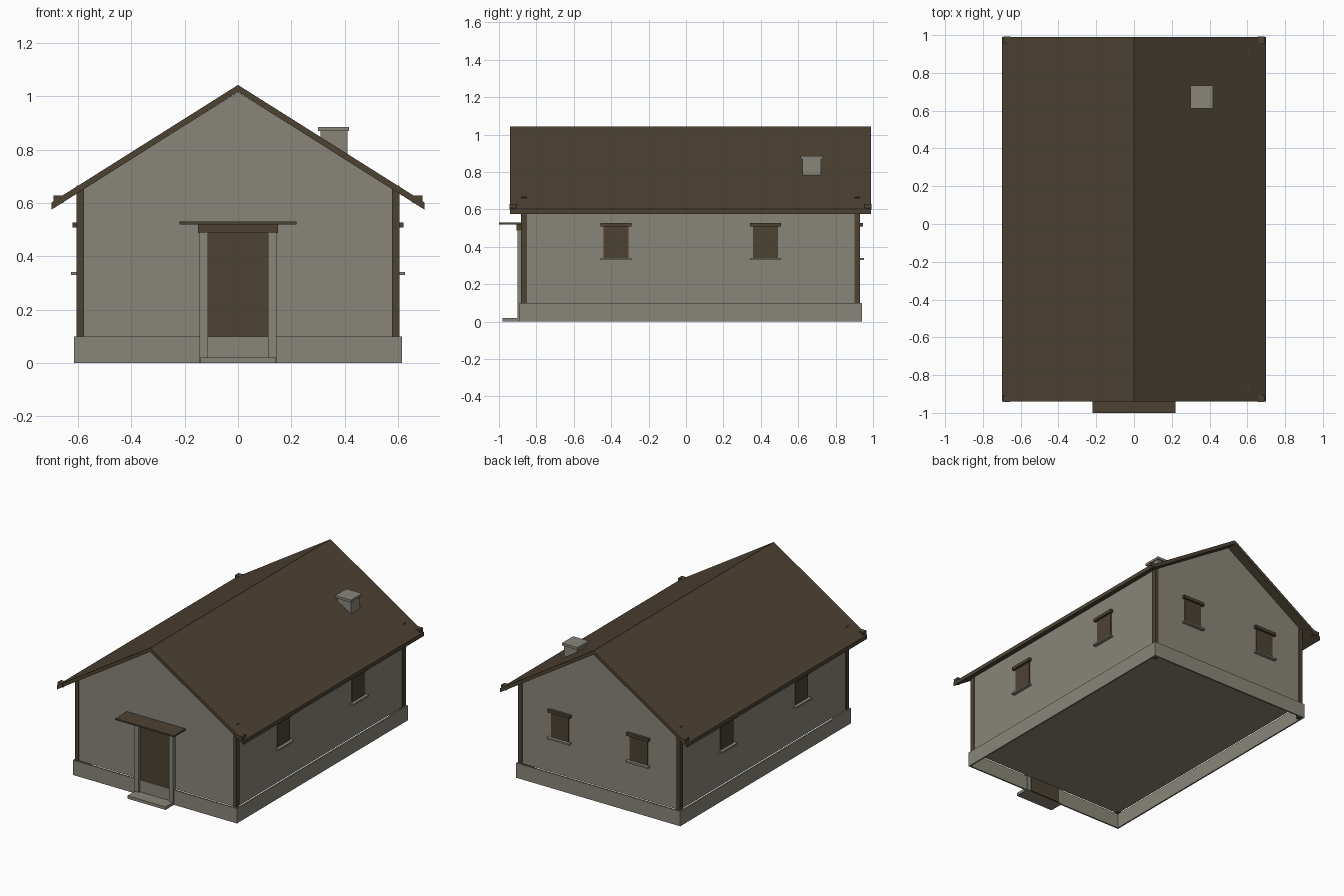
import bpy
import bmesh
from mathutils import Matrix, Vector

cube = bpy.data.objects.get("Cube")
if cube:
    bpy.data.objects.remove(cube, do_unlink=True)


def material(name, rgb):
    m = bpy.data.materials.new(name)
    m.use_nodes = True
    m.diffuse_color = (*rgb, 1)
    m.node_tree.nodes["Principled BSDF"].inputs["Base Color"].default_value = (*rgb, 1)
    return m


STONE = material("grey plaster", (0.25, 0.238, 0.192))
WOOD = material("dark brown wood", (0.074, 0.055, 0.034))

MID = 0.025           # middle of the house along y
HALF_W, HALF_L = 0.6, 0.9
FRONT, BACK = MID - HALF_L, MID + HALF_L


def finish(name, bm, mat):
    bmesh.ops.recalc_face_normals(bm, faces=bm.faces)
    mesh = bpy.data.meshes.new(name)
    bm.to_mesh(mesh)
    bm.free()
    mesh.materials.append(mat)
    ob = bpy.data.objects.new(name, mesh)
    bpy.context.collection.objects.link(ob)
    return ob


def box(name, mat, x, y, z):
    """Box from (low, high) ranges on each axis."""
    bm = bmesh.new()
    size = [r[1] - r[0] for r in (x, y, z)]
    mid = [(r[0] + r[1]) / 2 for r in (x, y, z)]
    bmesh.ops.create_cube(bm, size=1, matrix=Matrix.Translation(mid) @ Matrix.Diagonal((*size, 1)))
    return finish(name, bm, mat)


def prism(name, mat, profile, y0, y1):
    """Extrude an x-z outline along y."""
    bm = bmesh.new()
    face = bm.faces.new([bm.verts.new((x, y0, z)) for x, z in profile])
    geom = bmesh.ops.extrude_face_region(bm, geom=[face])["geom"]
    verts = [g for g in geom if isinstance(g, bmesh.types.BMVert)]
    bmesh.ops.translate(bm, verts=verts, vec=Vector((0, y1 - y0, 0)))
    return finish(name, bm, mat)


# Gabled walls and the roof slab
prism("walls", STONE, [(-0.6, 0.1), (0.6, 0.1), (0.6, 0.64), (0, 1.016), (-0.6, 0.64)], FRONT, BACK)
prism("roof", WOOD, [(-0.7, 0.575), (0, 1.017), (0.7, 0.575),
                     (0.7, 0.602), (0, 1.043), (-0.7, 0.602)], MID - 0.965, MID + 0.965)

# Hollow plinth with a gap for the doorway
OUT, IN = 0.615, 0.605
PF, PB = FRONT - 0.015, BACK + 0.015
for side, s in (("left", 1), ("right", -1)):
    box(f"plinth_{side}", STONE, sorted((s * IN, s * OUT)), (PF, PB), (0, 0.1))
    box(f"plinth_front_{side}", STONE, sorted((s * 0.112, s * IN)), (PF, PF + 0.01), (0, 0.1))
box("plinth_back", STONE, (-IN, IN), (PB - 0.01, PB), (0, 0.1))

# Corner posts and the small blocks at the roof corners
for side, s in (("left", 1), ("right", -1)):
    for end, y, d, foot in (("front", FRONT, 1, 0.1), ("back", BACK, -1, 0)):
        box(f"corner_post_{end}_{side}", WOOD, sorted((s * 0.578, s * 0.606)),
            sorted((y - d * 0.006, y + d * 0.025)), (foot, 0.665))
        edge = y - d * 0.068
        box(f"eave_block_{end}_{side}", WOOD, sorted((s * 0.655, s * 0.692)),
            sorted((edge, edge + d * 0.038)), (0.6, 0.628))

# Door with frame, lintel, canopy, threshold and step
box("door", WOOD, (-0.113, 0.113), (FRONT - 0.007, FRONT + 0.004), (0, 0.49))
box("threshold", STONE, (-0.113, 0.113), (PF, FRONT - 0.007), (0, 0.1))
for side, s in (("left", 1), ("right", -1)):
    box(f"door_jamb_{side}", STONE, sorted((s * 0.113, s * 0.144)), (-0.902, FRONT), (0, 0.49))
box("door_lintel", WOOD, (-0.15, 0.15), (-0.907, FRONT), (0.488, 0.52))
box("door_canopy", WOOD, (-0.22, 0.22), (-1, FRONT), (0.52, 0.53))
box("door_step", STONE, (-0.143, 0.143), (-0.98, PF), (0, 0.02))


def window(name, place):
    """Window on a wall; place maps (along, outward) ranges to x and y ranges."""
    box(name + "_shutter", WOOD, *place(0.067, 0.005), (0.34, 0.512))
    box(name + "_head", WOOD, *place(0.083, 0.02), (0.508, 0.528))
    box(name + "_sill", STONE, *place(0.083, 0.026), (0.33, 0.341))


for side, s in (("left", 1), ("right", -1)):
    for end, y in (("front", -0.375), ("back", 0.425)):
        window(f"window_{side}_{end}", lambda w, d: (
            sorted((s * (HALF_W - 0.003), s * (HALF_W + d))), (y - w, y + w)))
    window(f"window_back_{side}", lambda w, d: (
        (s * 0.295 - w, s * 0.295 + w), (BACK - 0.003, BACK + d)))

# Chimney on the left slope
box("chimney", STONE, (0.31, 0.41), (0.622, 0.722), (0.79, 0.872))
prism("chimney_base", STONE, [(0.31, 0.83), (0.41, 0.768), (0.41, 0.79), (0.31, 0.83 + 0.01)], 0.622, 0.722)
box("chimney_cap", STONE, (0.3, 0.417), (0.612, 0.732), (0.87, 0.886))
